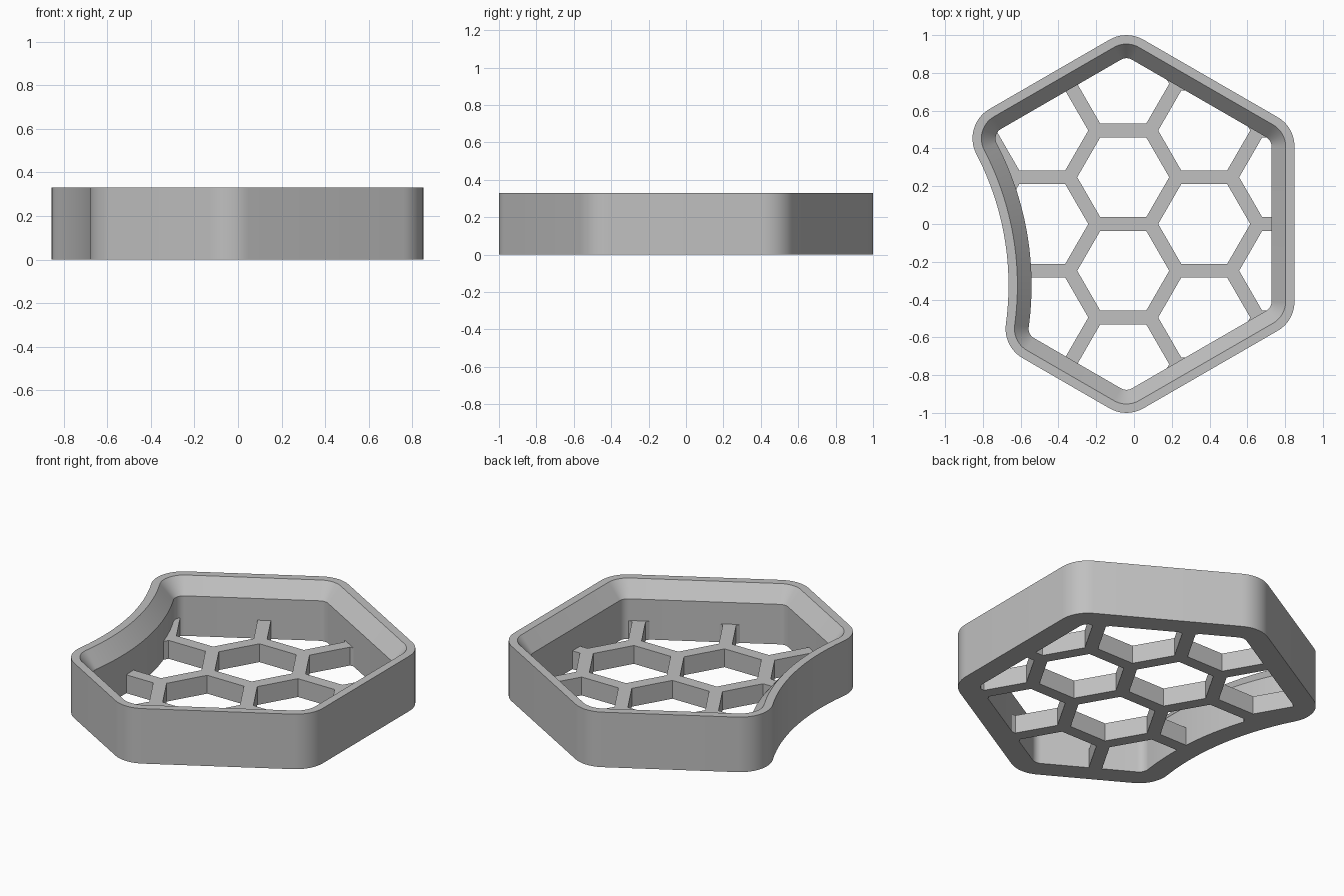
import bpy, bmesh
from math import cos, sin, atan2, hypot, pi, radians, sqrt
from mathutils import Vector

if "Cube" in bpy.data.objects:
    bpy.data.objects.remove(bpy.data.objects["Cube"])

HEIGHT, FLOOR = 0.33, 0.11        # rim height, lattice thickness
LIP, WALL = 0.047, 0.122          # top lip width, wall thickness
FILLET = 0.18                     # outer corner radius
CENTRE_X = -0.04
CORNER = 0.71 / cos(pi / 6)       # distance to the corner centres
SCOOP_R = 1.5                     # concave side radius

grey = bpy.data.materials.new("light grey")
grey.use_nodes = True
grey.diffuse_color = (0.53, 0.53, 0.53, 1)
grey.node_tree.nodes["Principled BSDF"].inputs["Base Color"].default_value = (0.53, 0.53, 0.53, 1)


def arc(centre, radius, a0, a1, steps):
    """Points along an arc between two angles."""
    return [Vector((centre.x + radius * cos(a0 + (a1 - a0) * i / steps),
                    centre.y + radius * sin(a0 + (a1 - a0) * i / steps)))
            for i in range(steps + 1)]


# Corner centres of the two corners beside the scooped side, and the scoop centre
upper, lower = Vector((-0.675, 0.453)), Vector((-0.5, -0.554))
half = (lower - upper) / 2
reach = sqrt((SCOOP_R + FILLET) ** 2 - half.length ** 2)
scoop = (upper + lower) / 2 + Vector((half.y, -half.x)).normalized() * reach


def outline(inset):
    """Rounded hexagon with one concave side, moved inwards by inset."""
    r = FILLET - inset

    def regular(deg):
        a = radians(deg)
        c = Vector((CENTRE_X + CORNER * cos(a), CORNER * sin(a)))
        return arc(c, r, a - pi / 6, a + pi / 6, 10)

    to_up, to_low = upper - scoop, lower - scoop
    up_a, low_a = atan2(to_up.y, to_up.x), atan2(to_low.y, to_low.x)
    pts = regular(30) + regular(90)
    pts += arc(upper, r, radians(120), up_a + pi, 14)
    pts += arc(scoop, SCOOP_R + inset, up_a, low_a, 28)[1:-1]
    pts += arc(lower, r, low_a + pi, radians(240), 12)
    return pts + regular(270) + regular(330)


def finish(name, bm):
    bmesh.ops.recalc_face_normals(bm, faces=bm.faces)
    mesh = bpy.data.meshes.new(name)
    bm.to_mesh(mesh)
    bm.free()
    mesh.materials.append(grey)
    obj = bpy.data.objects.new(name, mesh)
    bpy.context.collection.objects.link(obj)
    return obj


def select(obj):
    bpy.ops.object.select_all(action='DESELECT')
    obj.select_set(True)
    bpy.context.view_layer.objects.active = obj


def add_prism(bm, pts, z0, z1):
    low = [bm.verts.new((p.x, p.y, z0)) for p in pts]
    high = [bm.verts.new((p.x, p.y, z1)) for p in pts]
    bm.faces.new(low[::-1])
    bm.faces.new(high)
    for i in range(len(pts)):
        j = (i + 1) % len(pts)
        bm.faces.new((low[i], low[j], high[j], high[i]))


# Outer wall: a closed section swept around the outline
section = [(0, 0), (0, HEIGHT), (LIP, HEIGHT), (WALL, HEIGHT - 0.09), (WALL, FLOOR), (WALL, 0)]
bm = bmesh.new()
rings = [[bm.verts.new((p.x, p.y, z)) for p in outline(d)] for d, z in section]
for k, ring in enumerate(rings):
    nxt = rings[(k + 1) % len(rings)]
    for i in range(len(ring)):
        j = (i + 1) % len(ring)
        bm.faces.new((ring[i], ring[j], nxt[j], nxt[i]))
wall = finish("outer_wall", bm)
select(wall)
bpy.ops.object.shade_smooth_by_angle(angle=radians(30))

# Floor plate inside the wall
bm = bmesh.new()
add_prism(bm, outline(WALL), 0, FLOOR)
lattice = finish("honeycomb_floor", bm)

# Hexagonal openings on a honeycomb grid
PITCH, BAR = 0.495, 0.073
hole_r = (PITCH - BAR) / 2 / cos(pi / 6)
bm = bmesh.new()
for col in range(-2, 3):
    cx = -0.057 + col * PITCH * cos(pi / 6)
    for row in range(-2, 3):
        cy = (row + (0.5 if col % 2 == 0 else 0)) * PITCH
        if hypot(cx, cy) < 1.2:
            hexagon = arc(Vector((cx, cy)), hole_r, 0, 2 * pi, 6)[:-1]
            add_prism(bm, hexagon, -0.1, FLOOR + 0.1)
cutter = finish("opening_cutter", bm)
cutter.hide_render = True

cut = lattice.modifiers.new("openings", 'BOOLEAN')
cut.operation = 'DIFFERENCE'
cut.solver = 'EXACT'
cut.object = cutter
select(lattice)
bpy.ops.object.modifier_apply(modifier=cut.name)
bpy.data.objects.remove(cutter)
